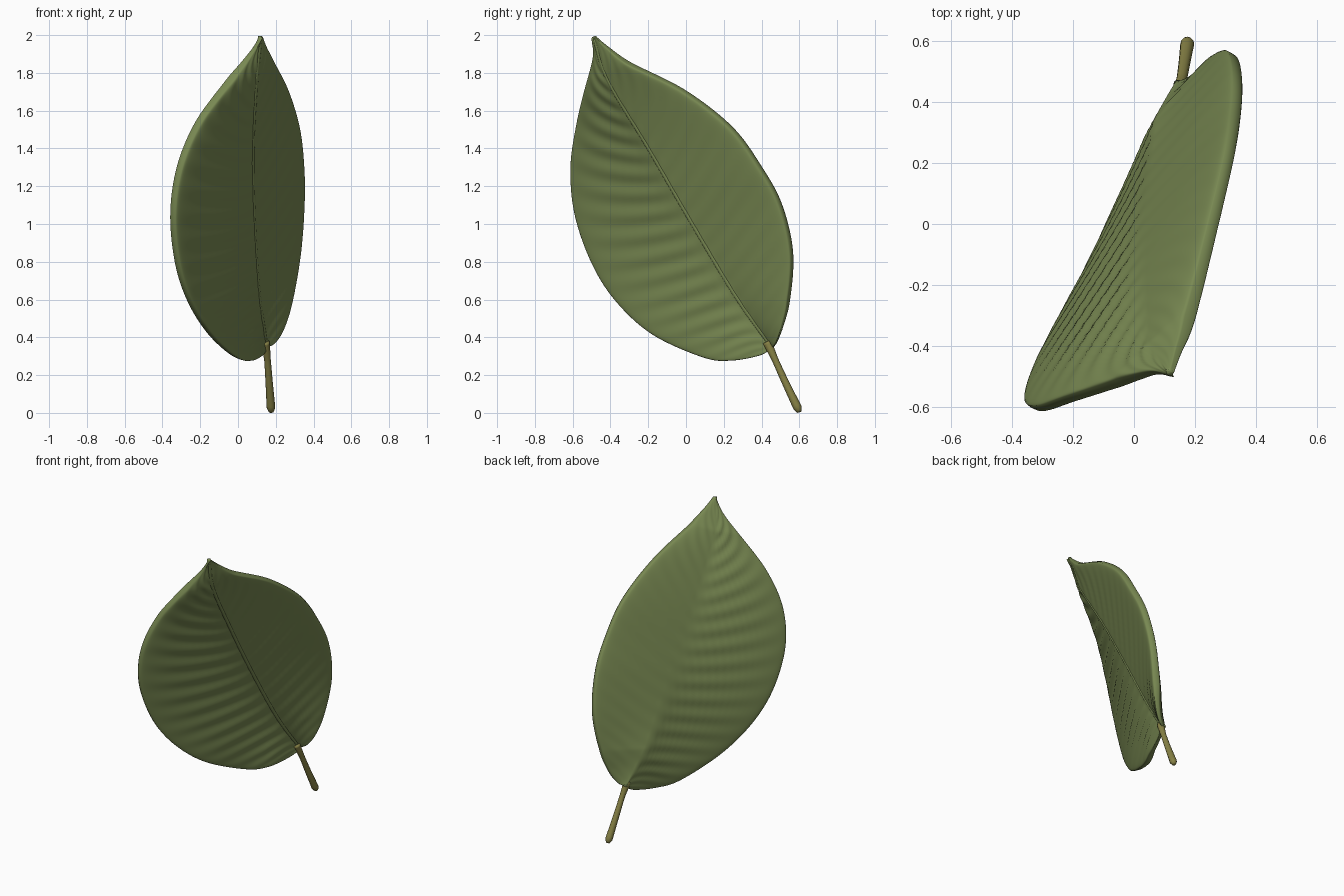
import bpy, bmesh, math
from mathutils import Vector
from mathutils.geometry import interpolate_bezier

if "Cube" in bpy.data.objects:
    bpy.data.objects.remove(bpy.data.objects["Cube"])


def material(name, rgb):
    m = bpy.data.materials.new(name)
    m.diffuse_color = (*rgb, 1)
    m.use_nodes = True
    m.node_tree.nodes["Principled BSDF"].inputs["Base Color"].default_value = m.diffuse_color
    return m


def resample(pts, n):
    """Smooth curve through pts, returned as n+1 points evenly spaced by length."""
    p = [Vector(q) for q in pts]
    p = [2 * p[0] - p[1]] + p + [2 * p[-1] - p[-2]]
    fine = []
    for a, b, c, d in zip(p, p[1:], p[2:], p[3:]):
        fine += interpolate_bezier(b, b + (c - a) / 6, c - (d - b) / 6, c, 24)[:-1]
    fine.append(p[-2])
    dist = [0]
    for a, b in zip(fine, fine[1:]):
        dist.append(dist[-1] + (b - a).length)
    out, k = [], 0
    for i in range(n + 1):
        s = dist[-1] * i / n
        while k < len(dist) - 2 and dist[k + 1] < s:
            k += 1
        f = (s - dist[k]) / (dist[k + 1] - dist[k])
        out.append(fine[k].lerp(fine[k + 1], min(f, 1)))
    return out


def skin(name, rings, mat):
    """Closed skin over a list of equal-length point rings."""
    bm = bmesh.new()
    rings = [[bm.verts.new(p) for p in ring] for ring in rings]
    for a, b in zip(rings, rings[1:]):
        for j in range(len(a)):
            k = (j + 1) % len(a)
            bm.faces.new((a[j], a[k], b[k], b[j]))
    bm.faces.new(rings[0])
    bm.faces.new(rings[-1])
    bmesh.ops.recalc_face_normals(bm, faces=bm.faces)
    for f in bm.faces:
        f.smooth = True
    me = bpy.data.meshes.new(name)
    bm.to_mesh(me)
    bm.free()
    me.materials.append(mat)
    ob = bpy.data.objects.new(name, me)
    bpy.context.collection.objects.link(ob)
    return ob


def tube(name, pts, radius, mat):
    """Tapered round tube."""
    rings, n = [], len(pts)
    for i, p in enumerate(pts):
        d = (pts[min(i + 1, n - 1)] - pts[max(i - 1, 0)]).normalized()
        u = d.cross(Vector((1, 0, 0))).normalized()
        v = d.cross(u)
        r = radius(i / (n - 1))
        rings.append([p + r * (u * math.cos(a) + v * math.sin(a))
                      for a in (math.tau * j / 12 for j in range(12))])
    return skin(name, rings, mat)


green = material("leaf_green", (0.19, 0.25, 0.085))
stem_green = material("stem_green", (0.24, 0.22, 0.06))

# Guide curves from leaf base to tip: midrib (on the front face) and outlines
base, tip = (0.152, 0.455, 0.345), (0.125, -0.49, 1.99)
rib = [base, (0.115, 0.26, 0.62), (0.09, 0.02, 1.02), (0.083, -0.2, 1.4),
       (0.103, -0.415, 1.76), tip]
left = [base, (0.12, 0.40, 0.31), (0.05, 0.24, 0.283), (-0.035, 0.09, 0.30),
        (-0.165, -0.175, 0.42), (-0.27, -0.365, 0.59), (-0.335, -0.495, 0.79),
        (-0.36, -0.588, 1.05), (-0.325, -0.612, 1.3), (-0.23, -0.582, 1.53),
        (-0.085, -0.535, 1.73), (0.05, -0.487, 1.89), tip]
right = [base, (0.195, 0.475, 0.37), (0.245, 0.51, 0.45), (0.292, 0.553, 0.6),
         (0.335, 0.567, 0.85), (0.354, 0.508, 1.1), (0.353, 0.4, 1.3),
         (0.33, 0.245, 1.51), (0.272, -0.005, 1.705), (0.20, -0.29, 1.85),
         (0.15, -0.42, 1.935), tip]

# Thick blade with rounded rim: each ring runs round the front and back faces
N, M, HALF = 160, 40, 0.036
normal = Vector((1.03, -0.61, -0.35)).normalized()
inset = Vector((0.018, 0.011, 0))
rib_pts, left_pts, right_pts = (resample(c, N) for c in (rib, left, right))
rings = []
for i in range(N + 1):
    t = i / N
    span = (left_pts[i] - right_pts[i]).length
    full = min(1, span / (0.6 if t < 0.5 else 0.35))
    half = 0.01 + (HALF - 0.01) * full
    mid = rib_pts[i] - normal * half
    ends = (left_pts[i] + inset * full, right_pts[i] - inset * full)
    ring = []
    for j in range(2 * M):
        phi = math.tau * j / (2 * M)
        c, sn = math.cos(phi), math.sin(phi)
        s = abs(c)
        p = mid.lerp(ends[0] if c < 0 else ends[1], s * 1.01)
        depth = half * math.copysign(abs(sn) ** 0.3, sn)
        vein = math.sin(math.tau * 18 * (t - 0.14 * s))
        amp = (0.005 if c < 0 else 0.002) * math.sin(math.pi * s ** 0.6) * full
        # Tiny base width keeps the two pinched ends open
        p += Vector((0, 1, 0.5)) * (0.008 * c * (1 - full))
        ring.append(p + normal * (depth + vein * amp))
    rings.append(ring)
skin("leaf_blade", rings, green)

# Slightly raised midrib on the front face
tube("midrib", [p - normal * 0.009 for p in resample(rib, 60)],
     lambda t: 0.015 - 0.003 * t, green)

# Stalk, flared slightly at both ends
stalk = [(0.143, 0.43, 0.375), (0.155, 0.468, 0.29), (0.165, 0.527, 0.16),
         (0.175, 0.594, 0.02), (0.176, 0.6, 0.004)]
tube("stalk", resample(stalk, 30),
     lambda t: (0.017 + 0.007 * max(0, 1 - 4 * t) + 0.007 * t * t)
     * (1 if t < 0.93 else 1 - 7 * (t - 0.93)), stem_green)
